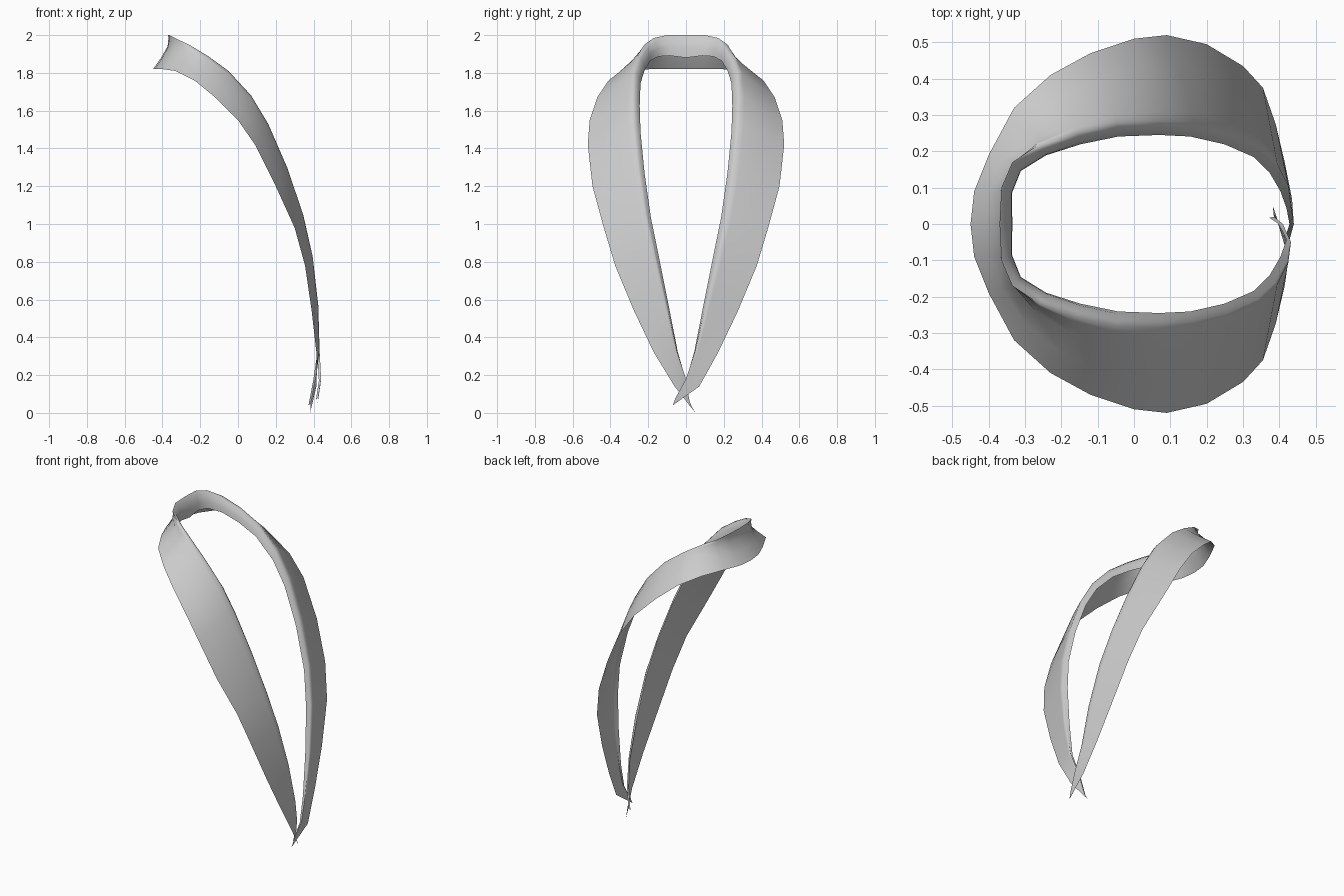
import bpy
from mathutils import Vector as V

if "Cube" in bpy.data.objects:
    bpy.data.objects.remove(bpy.data.objects["Cube"])

# Half of the collar, nape to chest: outer edge (x, y, z), fold line (x, y, z)
HALF = [
    (-.45, 0, 1.82, -.37, 0, 2.0),
    (-.44, .09, 1.82, -.365, .10, 2.0),
    (-.40, .19, 1.82, -.335, .17, 1.985),
    (-.33, .32, 1.81, -.26, .22, 1.95),
    (-.23, .41, 1.76, -.16, .255, 1.89),
    (-.12, .47, 1.67, -.05, .28, 1.81),
    (0, .51, 1.55, .07, .285, 1.68),
    (.09, .52, 1.42, .16, .28, 1.53),
    (.20, .495, 1.20, .26, .255, 1.30),
    (.30, .435, .98, .345, .215, 1.05),
    (.355, .375, .78, .395, .165, .83),
    (.39, .275, .54, .425, .105, .57),
    (.415, .17, .32, .432, .05, .33),
]
# The crossing tips differ: one lies over the other
TIP_OVER = [(.435, .07, .14, .44, 0, .18), (.42, -.07, .04, .425, -.055, .08)]
TIP_UNDER = [(.415, .06, .14, .41, 0, .18), (.382, -.05, 0, .385, -.02, .05)]


def section(i, row, side):
    """Cross-section: flared outer leaf, rounded fold, short inner leaf."""
    o, f = V(row[:3]), V(row[3:])
    k = max(0, 1 - i / 10)
    back = -.022 if i < 12 else -.012
    inner = V((f.x + back + .057 * k, f.y * .86, f.z - .01 - .11 * k))
    bow = V((.028, -.02 * min(1, i / 3), .01)) * k
    roll = V((.01, -.012 * min(1, i / 3), .008)) * k
    pts = [o, o.lerp(f, .3) + bow * .7, o.lerp(f, .62) + bow,
           o.lerp(f, .88) + bow * .4, f,
           f.lerp(inner, .25) + roll, f.lerp(inner, .65) + roll, inner]
    return [V((p.x, p.y * side, p.z)) for p in pts]


over = [section(i, r, 1) for i, r in enumerate(HALF + TIP_OVER)]
under = [section(i, r, -1) for i, r in enumerate(HALF + TIP_UNDER)]
rows = under[:0:-1] + over
n = len(rows[0])

# Collar band lofted through all sections
faces = [(a * n + j, a * n + j + 1, (a + 1) * n + j + 1, (a + 1) * n + j)
         for a in range(len(rows) - 1) for j in range(n - 1)]
mesh = bpy.data.meshes.new("collar_band")
mesh.from_pydata([p for r in rows for p in r], [], faces)
mesh.update()
collar = bpy.data.objects.new("collar_band", mesh)
bpy.context.collection.objects.link(collar)
nape = mesh.polygons[(len(rows) // 2) * (n - 1)]
if nape.normal.x > 0:
    mesh.flip_normals()
bpy.context.view_layer.objects.active = collar
collar.select_set(True)
bpy.ops.object.shade_smooth_by_angle(angle=1.4)
